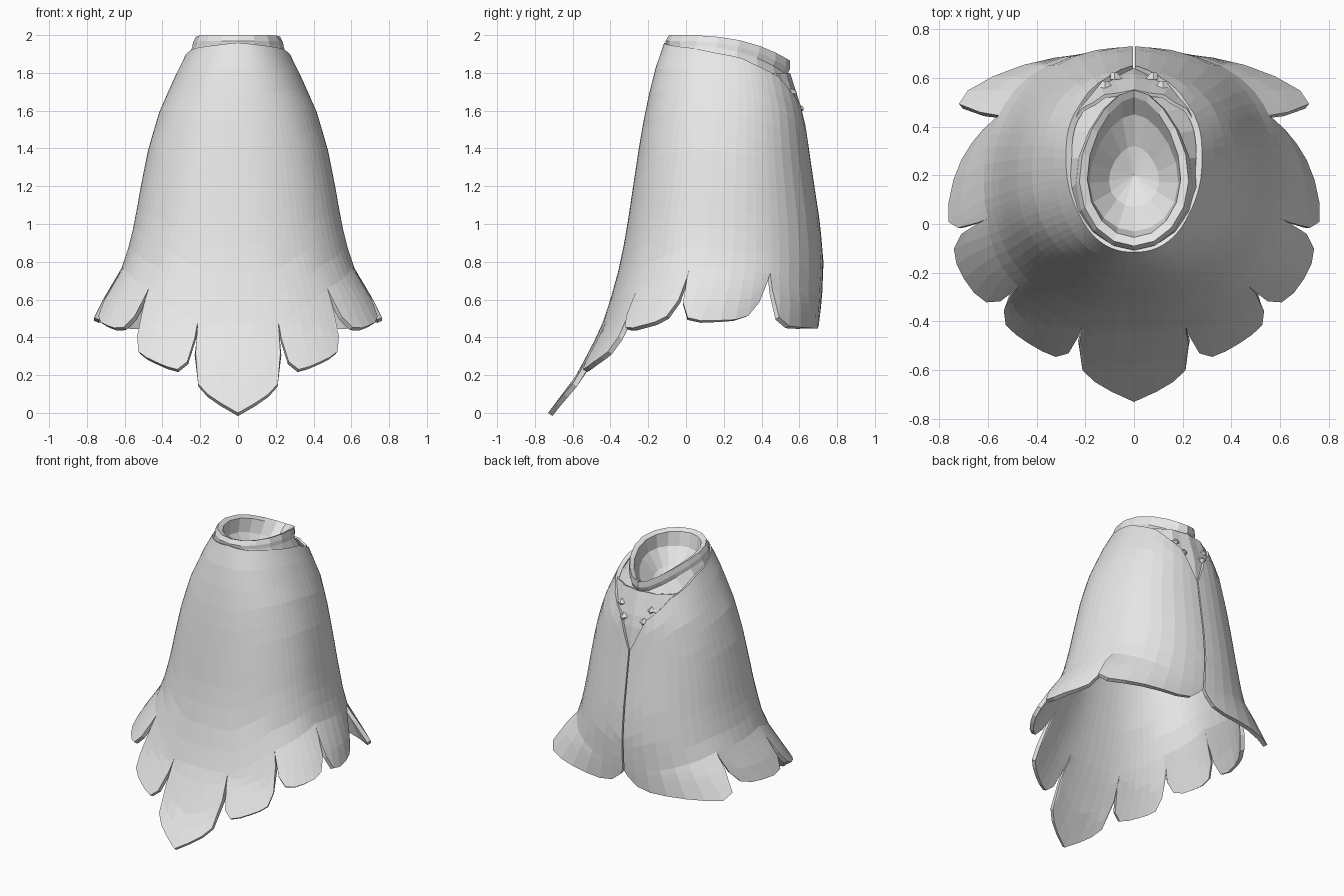
import bpy, bmesh, math
from mathutils import Vector

if "Cube" in bpy.data.objects:
    bpy.data.objects.remove(bpy.data.objects["Cube"], do_unlink=True)

cloth = bpy.data.materials.new("light_grey_cloth")
cloth.use_nodes = True
GREY = (0.8, 0.8, 0.8, 1)
cloth.diffuse_color = GREY
cloth.node_tree.nodes["Principled BSDF"].inputs["Base Color"].default_value = GREY

# Body profile: height, half width, front y, back y
BODY = [(0, .95, -.73, .6), (.2, .88, -.58, .66), (.45, .76, -.45, .7),
        (.6, .7, -.4, .72), (.8, .6, -.345, .728), (1, .55, -.31, .71),
        (1.2, .515, -.28, .68), (1.4, .475, -.25, .65), (1.6, .415, -.215, .625),
        (1.8, .325, -.17, .56), (1.9, .275, -.135, .5), (1.96, .235, -.115, .45)]
# Neckline: angle from the front, height
NECK = [(0, 1.96), (1.1, 1.93), (1.8, 1.88), (2.45, 1.78), (2.95, 1.62), (math.pi, 1.4)]


def lookup(table, key):
    """Linear interpolation in a table sorted by its first column."""
    key = min(max(key, table[0][0]), table[-1][0])
    for lo, hi in zip(table, table[1:]):
        if key <= hi[0]:
            f = (key - lo[0]) / (hi[0] - lo[0])
            return [p + (q - p) * f for p, q in zip(lo[1:], hi[1:])]


def spow(v):
    return math.copysign(abs(v) ** 0.91, v)


def body_point(angle, z, scale=1.0):
    """Point on the cloak; angle 0 is the front, pi the back."""
    half, front, back = lookup(BODY, z)
    mid = .08 + .07 * z
    c = -spow(math.cos(angle))
    depth = (back - mid) if c > 0 else (mid - front)
    return Vector((half * spow(math.sin(angle)) * scale, mid + depth * c * scale, z))


def skin(bm, columns, closed=False):
    """Quads between neighbouring columns of points."""
    verts = [[bm.verts.new(p) for p in col] for col in columns]
    pairs = list(zip(verts, verts[1:]))
    if closed:
        pairs.append((verts[-1], verts[0]))
    for a, b in pairs:
        for i in range(len(a) - 1):
            bm.faces.new((a[i], a[i + 1], b[i + 1], b[i]))


def finish(bm, name):
    bmesh.ops.remove_doubles(bm, verts=bm.verts, dist=.002)
    bmesh.ops.recalc_face_normals(bm, faces=bm.faces)
    mesh = bpy.data.meshes.new(name)
    bm.to_mesh(mesh)
    bm.free()
    mesh.materials.append(cloth)
    ob = bpy.data.objects.new(name, mesh)
    bpy.context.collection.objects.link(ob)
    return ob


def thicken(ob, amount):
    mod = ob.modifiers.new("thickness", "SOLIDIFY")
    mod.thickness = amount
    mod.offset = -1


# Petals of the left half: end angles, end notch heights, hem height,
# hem tilt, corner sharpness, forward shift, outward flare at both ends
SEAM = math.pi - .005
PETALS = [(-.255, .255, .48, .48, 0, .17, 14, 0, 0, 0),
          (.255, .75, .48, .66, .27, .08, 7, .1, .02, .02),
          (.75, 1.37, .66, .78, .465, .05, 5, .4, .09, .06),
          (1.37, 2.09, .78, .74, .49, .01, 5, .5, .07, -.07),
          (2.09, SEAM, .74, .56, .45, -.01, 8, .3, .17, 0)]
COLS, ROWS, HEM_ROWS = 10, 11, 5


def petal_columns(a0, a1, n0, n1, low, tilt, sharp, shift, flare0, flare1):
    columns = []
    first = COLS // 2 if a0 < 0 else 0
    for i in range(first, COLS + 1):
        s = math.sin(math.pi * (i / COLS - .5))
        f = (s + 1) / 2
        angle = a0 + (a1 - a0) * f
        notch = n0 + (n1 - n0) * f
        base = low + tilt * (abs(s) if a0 < 0 else s)
        hem = base + (notch - base) * abs(s) ** sharp
        top = lookup(NECK, angle)[0]
        col = [body_point(angle, top + (notch - top) * r / ROWS) for r in range(ROWS)]
        for r in range(HEM_ROWS + 1):
            z = notch + (hem - notch) * r / HEM_ROWS
            drop = notch - z
            lift = 1 + (flare0 + (flare1 - flare0) * f) * drop / .25
            col.append(body_point(angle - shift * drop * (1 - f), z, lift))
        columns.append(col)
    return columns


# Cloak with petal hem
bm = bmesh.new()
for petal in PETALS:
    skin(bm, petal_columns(*petal))
cloak = finish(bm, "petal_cloak")
mirror = cloak.modifiers.new("mirror", "MIRROR")
mirror.merge_threshold = .002
thicken(cloak, .028)

# Collar with a hollow bowl: half width, front y, back y, front z, back z
RINGS = [(.26, -.105, .535, 1.945, 1.79), (.255, -.108, .55, 1.97, 1.82),
         (.24, -.09, .55, 2, 1.865), (.205, -.055, .52, 1.985, 1.85),
         (.195, -.03, .45, 1.89, 1.79), (.11, .07, .32, 1.78, 1.74),
         (0, .2, .2, 1.72, 1.72)]
SIDES = 18
columns = []
for i in range(SIDES):
    t = math.tau * i / SIDES
    w = (1 - math.cos(t)) / 2
    # The skirt of the collar tucks in under the neckline
    edge = lookup(NECK, min(t, math.tau - t))[0]
    col = [body_point(t, max(edge - .07, 1.72), .93)]
    col += [(half * math.sin(t) * (1 - .3 * w * w),
             front + (back - front) * w,
             zf + (zb - zf) * w ** 3)
            for half, front, back, zf, zb in RINGS]
    columns.append(col)
bm = bmesh.new()
skin(bm, columns, closed=True)
finish(bm, "collar")

# Underlayer filling the open back
bm = bmesh.new()
columns = []
for i in range(15):
    angle = 1.9 + (math.tau - 3.8) * i / 14
    fold = .95 + .025 * (i % 2)
    columns.append([body_point(angle, 1.8 - .08 * r, fold) for r in range(6)])
skin(bm, columns)
thicken(finish(bm, "back_underlayer"), .015)

# Small folded knots along the back opening
bm = bmesh.new()
for side in (-1, 1):
    for angle, z in ((2.85, 1.69), (2.97, 1.61)):
        p = body_point(angle, z, .98)
        made = bmesh.ops.create_cone(bm, cap_ends=True, segments=4, radius1=.035,
                                     radius2=.01, depth=.03)["verts"]
        for v in made:
            v.co = Vector((v.co.x + p.x * side, p.y + v.co.z, p.z + v.co.y * .8))
finish(bm, "back_knots")
